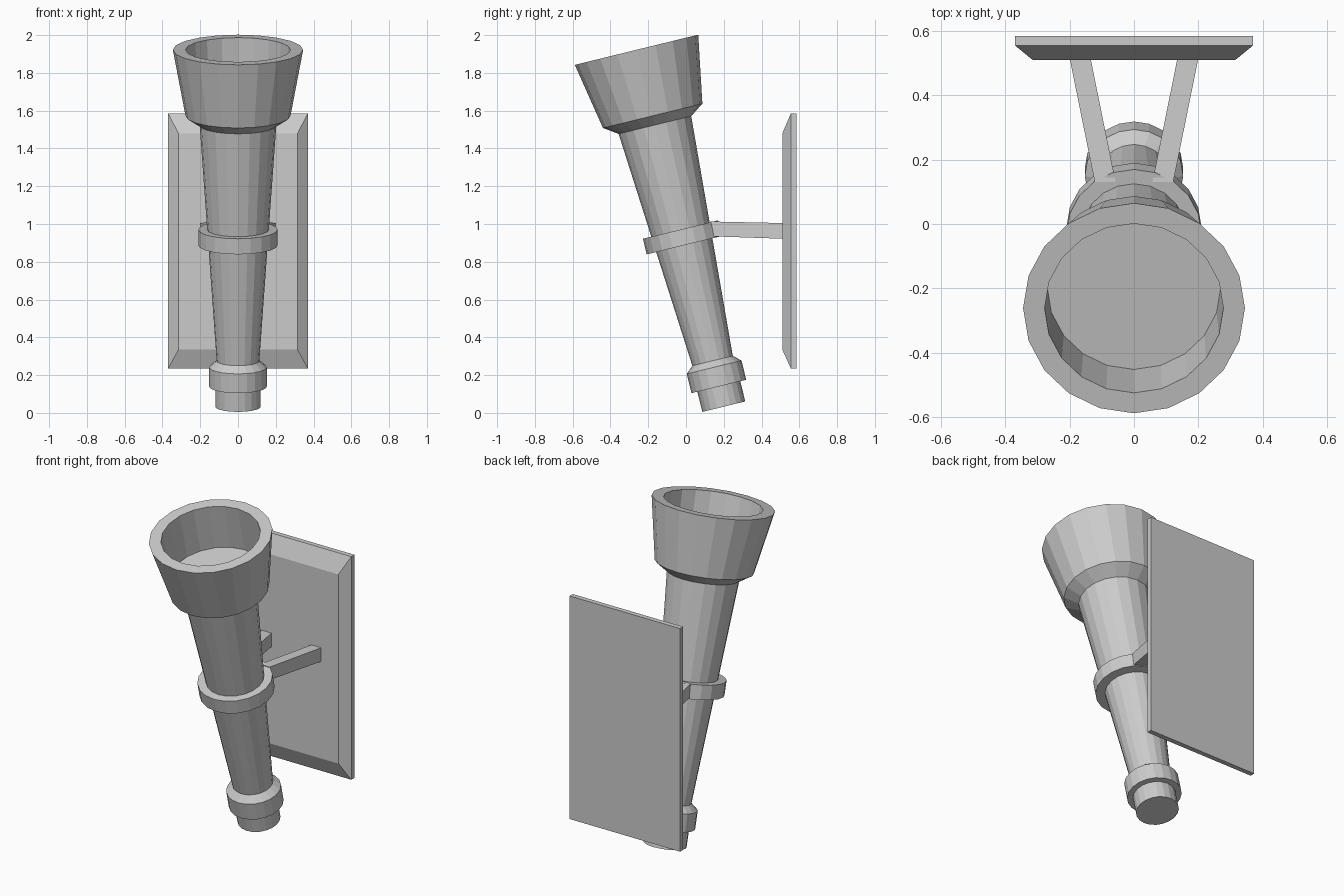
import bpy, bmesh, math

if "Cube" in bpy.data.objects:
    bpy.data.objects.remove(bpy.data.objects["Cube"])

SIDES = 20
TILT = math.radians(13.74)
BASE = (0, 0.2, 0.033)


def finish(name, bm):
    bmesh.ops.recalc_face_normals(bm, faces=bm.faces)
    mesh = bpy.data.meshes.new(name)
    bm.to_mesh(mesh)
    bm.free()
    ob = bpy.data.objects.new(name, mesh)
    bpy.context.collection.objects.link(ob)
    return ob


def lathe(name, profile, closed=False):
    """Revolve (radius, height) points along the tilted torch axis."""
    bm = bmesh.new()
    rings = []
    for r, h in profile:
        rings.append([bm.verts.new((r * math.cos(a), r * 0.975 * math.sin(a), h))
                      for a in (2 * math.pi * i / SIDES for i in range(SIDES))])
    pairs = list(zip(rings, rings[1:]))
    if closed:
        pairs.append((rings[-1], rings[0]))
    else:
        bm.faces.new(rings[0])
        bm.faces.new(rings[-1])
    for a, b in pairs:
        for i in range(SIDES):
            j = (i + 1) % SIDES
            bm.faces.new((a[i], a[j], b[j], b[i]))
    ob = finish(name, bm)
    ob.location = BASE
    ob.rotation_euler.x = TILT
    return ob


def loft(name, sections):
    """Join successive four-cornered sections into a capped solid."""
    bm = bmesh.new()
    loops = [[bm.verts.new(p) for p in s] for s in sections]
    bm.faces.new(loops[0])
    bm.faces.new(loops[-1])
    for a, b in zip(loops, loops[1:]):
        for i in range(4):
            j = (i + 1) % 4
            bm.faces.new((a[i], a[j], b[j], b[i]))
    return finish(name, bm)


def rect(x0, x1, y, z0, z1):
    return [(x0, y, z0), (x1, y, z0), (x1, y, z1), (x0, y, z1)]


# Torch: pommel, collar, tapered shaft, flared cup with recess
lathe("torch_body", [
    (0.12, 0), (0.12, 0.11), (0.153, 0.11), (0.153, 0.215), (0.113, 0.25),
    (0.203, 1.535), (0.278, 1.585), (0.345, 1.945), (0.278, 1.945), (0.27, 1.67)])

# Holding ring around the shaft
lathe("holder_ring", [(0.14, 0.88), (0.21, 0.88), (0.21, 0.965), (0.14, 0.965)], True)

# Wall plate with bevelled front edge
loft("wall_plate", [rect(-0.315, 0.315, 0.51, 0.335, 1.48),
                    rect(-0.37, 0.37, 0.555, 0.235, 1.585),
                    rect(-0.37, 0.37, 0.585, 0.235, 1.585)])

# Two splayed arms between ring and plate
for side, label in ((1, "right"), (-1, "left")):
    loft("arm_" + label, [rect(side * 0.057, side * 0.122, 0.13, 0.935, 1.013),
                          rect(side * 0.135, side * 0.2, 0.515, 0.922, 1.005)])
